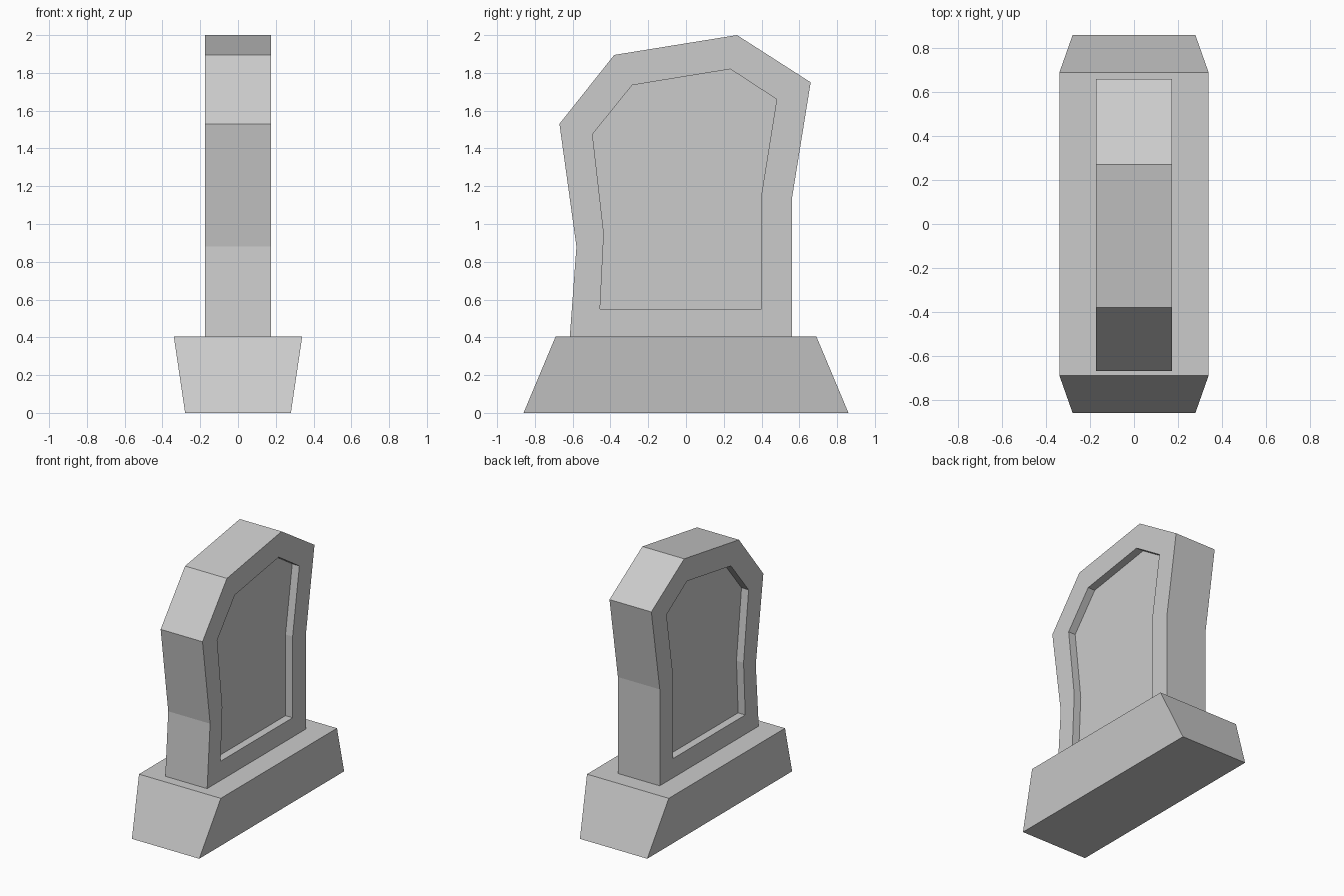
import bpy, bmesh

if "Cube" in bpy.data.objects:
    bpy.data.objects.remove(bpy.data.objects["Cube"])


def loft(name, rings):
    """Bridge matching rings of points in order and cap both ends."""
    bm = bmesh.new()
    loops = [[bm.verts.new(p) for p in ring] for ring in rings]
    n = len(loops[0])
    for a, b in zip(loops, loops[1:]):
        for i in range(n):
            j = (i + 1) % n
            bm.faces.new((a[i], a[j], b[j], b[i]))
    bm.faces.new(loops[0])
    bm.faces.new(loops[-1])
    bmesh.ops.recalc_face_normals(bm, faces=bm.faces)
    mesh = bpy.data.meshes.new(name)
    bm.to_mesh(mesh)
    bm.free()
    obj = bpy.data.objects.new(name, mesh)
    bpy.context.collection.objects.link(obj)
    return obj


def rectangle(hx, hy, z):
    return [(-hx, -hy, z), (hx, -hy, z), (hx, hy, z), (-hx, hy, z)]


def side_ring(profile, x):
    return [(x, y, z) for y, z in profile]


BASE_TOP = 0.405

# Plinth: flares out in x, tapers in along y
loft("plinth", [rectangle(0.28, 0.86, 0), rectangle(0.34, 0.69, BASE_TOP)])

# Crooked headstone with a sunken panel on both broad sides
outline = [(-0.615, BASE_TOP), (-0.58, 0.88), (-0.67, 1.53), (-0.38, 1.895),
           (0.27, 2.0), (0.66, 1.75), (0.56, 1.13), (0.56, BASE_TOP)]
panel = [(-0.455, 0.55), (-0.435, 0.95), (-0.495, 1.475), (-0.285, 1.735),
         (0.235, 1.82), (0.48, 1.66), (0.40, 1.16), (0.40, 0.55)]
half, floor = 0.174, 0.115

loft("headstone", [
    side_ring(panel, -floor), side_ring(panel, -half), side_ring(outline, -half),
    side_ring(outline, half), side_ring(panel, half), side_ring(panel, floor),
])
